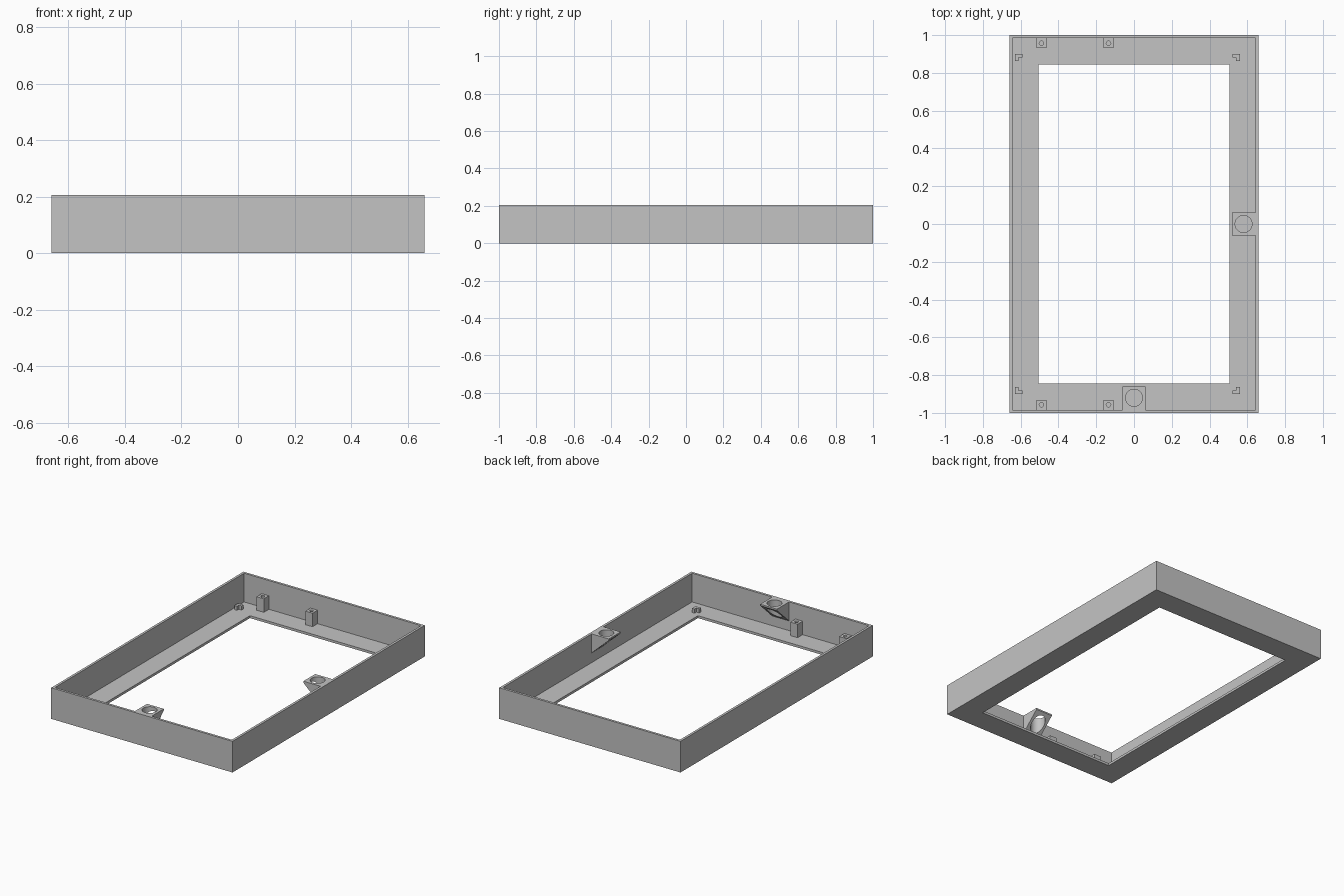
import bpy, bmesh, math
from mathutils import Matrix, Vector

if "Cube" in bpy.data.objects:
    bpy.data.objects.remove(bpy.data.objects["Cube"])

W, D, H, T = 0.66, 1.0, 0.205, 0.016      # half width, half depth, height, wall
IW, ID = W - T, D - T                     # inner wall half sizes

grey = bpy.data.materials.new("light_grey")
grey.diffuse_color = (0.55, 0.55, 0.55, 1)
grey.use_nodes = True
grey.node_tree.nodes["Principled BSDF"].inputs["Base Color"].default_value = grey.diffuse_color


def finish(bm, name):
    bmesh.ops.recalc_face_normals(bm, faces=bm.faces)
    me = bpy.data.meshes.new(name)
    bm.to_mesh(me)
    bm.free()
    me.materials.append(grey)
    ob = bpy.data.objects.new(name, me)
    bpy.context.collection.objects.link(ob)
    return ob


def prism(name, pts, vec):
    """Extrude a closed polygon along vec."""
    bm = bmesh.new()
    face = bm.faces.new([bm.verts.new(p) for p in pts])
    ext = bmesh.ops.extrude_face_region(bm, geom=[face], use_keep_orig=True)
    bmesh.ops.translate(bm, vec=vec, verts=[v for v in ext["geom"] if isinstance(v, bmesh.types.BMVert)])
    return finish(bm, name)


def drill(ob, x, y, r, z0, z1, sides):
    """Cut a vertical round hole and remove the cutter."""
    bm = bmesh.new()
    bmesh.ops.create_cone(bm, cap_ends=True, segments=sides, radius1=r, radius2=r, depth=z1 - z0,
                          matrix=Matrix.Translation((x, y, (z0 + z1) / 2)))
    cutter = finish(bm, "hole_cutter")
    cutter.hide_render = True
    mod = ob.modifiers.new("hole", 'BOOLEAN')
    mod.operation, mod.solver, mod.object = 'DIFFERENCE', 'EXACT', cutter
    bpy.ops.object.select_all(action='DESELECT')
    bpy.context.view_layer.objects.active = ob
    ob.select_set(True)
    bpy.ops.object.modifier_apply(modifier=mod.name)
    bpy.data.objects.remove(cutter)
    bpy.ops.object.shade_smooth_by_angle(angle=math.radians(25))


# Frame: L-shaped section swept round a rectangle
bm = bmesh.new()
section = [(0, 0), (0, H), (T, H), (T, T), (0.155, T), (0.155, 0)]
rings = [[bm.verts.new((sx * (W - i), sy * (D - i), z)) for sx, sy in ((-1, -1), (1, -1), (1, 1), (-1, 1))]
         for i, z in section]
for k, a in enumerate(rings):
    b = rings[(k + 1) % len(rings)]
    for j in range(4):
        n = (j + 1) % 4
        bm.faces.new((a[j], a[n], b[n], b[j]))
finish(bm, "frame")

# Wedge-shaped magnet holders, flush with the rim, on the right and front walls
for name, wall, angle in (("right_magnet_holder", IW, 0), ("front_magnet_holder", ID, -90)):
    rot = Matrix.Rotation(math.radians(angle), 3, 'Z')
    profile = [(wall, H), (wall - 0.125, H), (wall - 0.125, H - 0.01), (wall, H - 0.125)]
    holder = prism(name, [rot @ Vector((x, -0.0615, z)) for x, z in profile], rot @ Vector((0, 0.123, 0)))
    c = rot @ Vector((wall - 0.064, 0, 0))
    drill(holder, c.x, c.y, 0.045, 0.03, 0.3, 48)

# Screw posts against the front and back walls
for side, s in (("front", -1), ("back", 1)):
    for n, x in enumerate((-0.49, -0.135)):
        pts = [(x + dx, s * y, T) for dx, y in ((-.026, ID), (.026, ID), (.026, ID - .053), (-.026, ID - .053))]
        post = prism(f"{side}_screw_post_{n + 1}", pts, (0, 0, 0.105 - T))
        drill(post, x, s * (ID - 0.027), 0.012, 0.04, 0.2, 12)

# Small L-shaped corner stops on the floor
ell = [(0, 0), (-.039, 0), (-.039, -.019), (-.019, -.019), (-.019, -.038), (0, -.038)]
for sx, cx in ((-1, 0.63), (1, 0.56)):
    for sy in (-1, 1):
        name = f"{'back' if sy > 0 else 'front'}_{'right' if sx > 0 else 'left'}_corner_stop"
        prism(name, [(sx * (cx + x), sy * (0.9 + y), T) for x, y in ell], (0, 0, 0.027))
